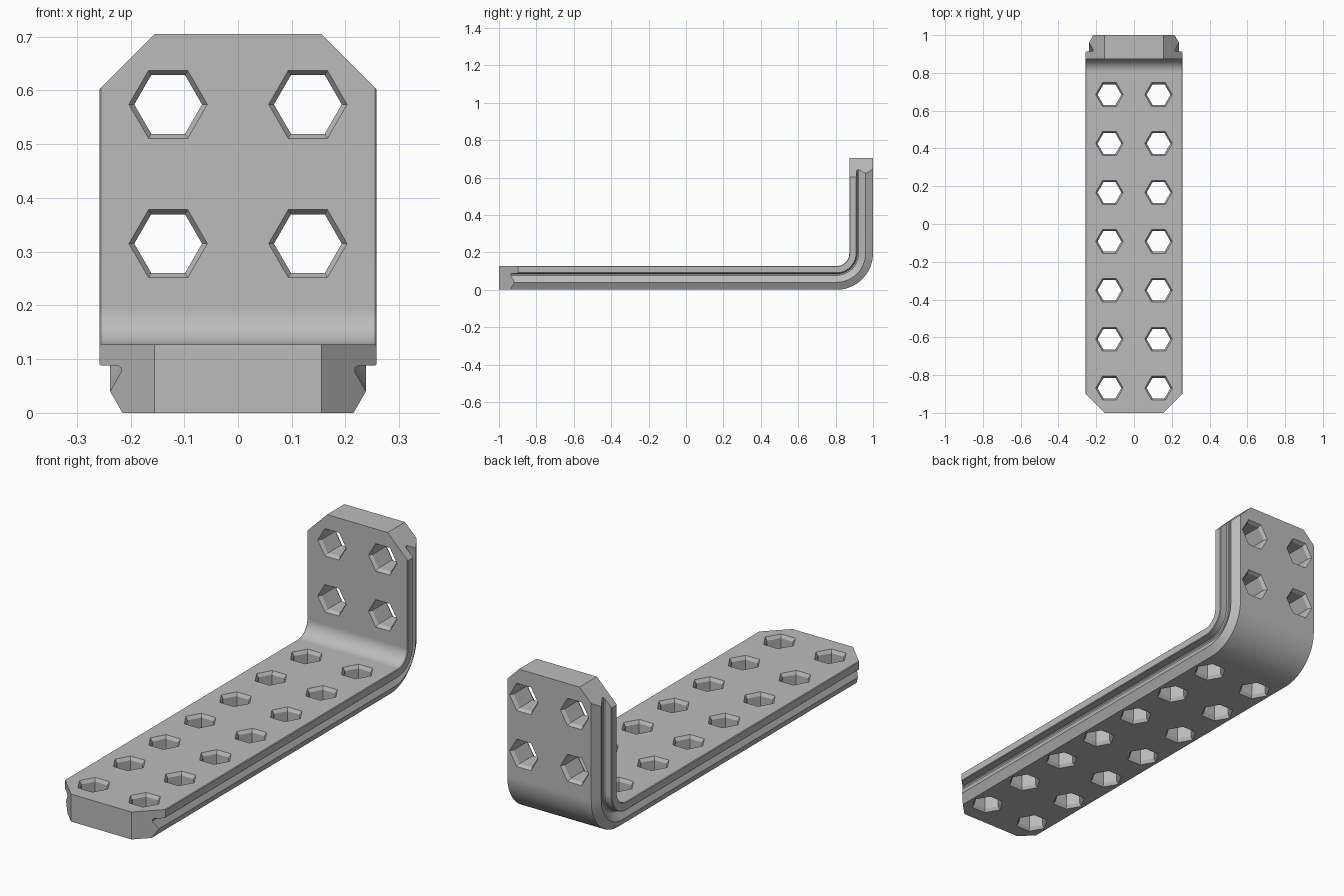
import bpy, bmesh, math
from mathutils import Vector

T, R, H = 0.127, 0.195, 0.705       # thickness, outer bend radius, height
PITCH, EDGE, HOLE_X = 0.259, 0.131, 0.13

old = bpy.data.objects.get("Cube")
if old:
    bpy.data.objects.remove(old)

grey = bpy.data.materials.new("plain grey")
grey.use_nodes = True
colour = (0.5, 0.5, 0.5, 1)
grey.diffuse_color = colour
grey.node_tree.nodes["Principled BSDF"].inputs["Base Color"].default_value = colour


def make_object(name, bm):
    bmesh.ops.recalc_face_normals(bm, faces=bm.faces)
    mesh = bpy.data.meshes.new(name)
    bm.to_mesh(mesh)
    bm.free()
    mesh.materials.append(grey)
    obj = bpy.data.objects.new(name, mesh)
    bpy.context.collection.objects.link(obj)
    return obj


def loft(bm, rings):
    """Skin closed rings of points and cap both ends."""
    rows = [[bm.verts.new(p) for p in ring] for ring in rings]
    n = len(rows[0])
    for a, b in zip(rows, rows[1:]):
        for i in range(n):
            j = (i + 1) % n
            bm.faces.new((a[i], a[j], b[j], b[i]))
    bm.faces.new(rows[0])
    bm.faces.new(rows[-1])


# Cross-section: bevelled rail below, undercut groove, wide flange above
half = [(0.215, 0), (0.238, 0.04), (0.217, 0.077), (0.218, 0.084), (0.223, 0.088),
        (0.255, 0.088), (0.258, 0.091), (0.258, 0.124), (0.255, T)]
section = half + [(-x, t) for x, t in reversed(half)]

# Path along the outer face: floor, quarter bend, upright
path = [((-1, 0), 0)]
for i in range(17):
    a = math.radians(90 * i / 16)
    path.append(((1 - R + R * math.sin(a), R - R * math.cos(a)), a))
path.append(((1, H), math.pi / 2))

bm = bmesh.new()
loft(bm, [[(x, y - t * math.sin(a), z + t * math.cos(a)) for x, t in section]
          for (y, z), a in path])

# Cut the four end corners at 45 degrees
for s in (-1, 1):
    for end, out in (((s * 0.155, -1, 0), (s, -1, 0)), ((s * 0.155, 1, H), (s, 0, 1))):
        geom = bm.verts[:] + bm.edges[:] + bm.faces[:]
        cut = bmesh.ops.bisect_plane(bm, geom=geom, plane_co=end, plane_no=out,
                                     clear_outer=True)["geom_cut"]
        edges = [e for e in cut if isinstance(e, bmesh.types.BMEdge)]
        bmesh.ops.holes_fill(bm, edges=edges, sides=0)
bracket = make_object("angle_bracket", bm)

# Hexagonal holes, widened at both faces
bm = bmesh.new()
hole_profile = [(-0.015, 0.083), (0.015, 0.063), (T - 0.015, 0.063), (T + 0.015, 0.083)]


def hex_hole(origin, along, normal):
    rings = []
    for depth, r in hole_profile:
        ring = []
        for k in range(6):
            a = math.radians(60 * k)
            ring.append(origin + normal * depth + along * (r * math.sin(a))
                        + Vector((r * math.cos(a), 0, 0)))
        rings.append(ring)
    loft(bm, rings)


Y, Z = Vector((0, 1, 0)), Vector((0, 0, 1))
for x in (-HOLE_X, HOLE_X):
    for i in range(7):
        hex_hole(Vector((x, -1 + EDGE + i * PITCH, 0)), Y, Z)
    for i in range(2):
        hex_hole(Vector((x, 1, H - EDGE - i * PITCH)), Z, -Y)
cutter = make_object("hole_cutter", bm)
cutter.hide_render = True

bpy.ops.object.select_all(action='DESELECT')
bpy.context.view_layer.objects.active = bracket
bracket.select_set(True)
mod = bracket.modifiers.new("holes", 'BOOLEAN')
mod.operation, mod.solver, mod.object = 'DIFFERENCE', 'EXACT', cutter
bpy.ops.object.modifier_apply(modifier=mod.name)
bpy.data.objects.remove(cutter)

# Smooth the bend, keep the machined edges crisp
bpy.ops.object.shade_smooth_by_angle(angle=math.radians(25))
normals = bracket.modifiers.new("even_normals", 'WEIGHTED_NORMAL')
normals.keep_sharp = True
